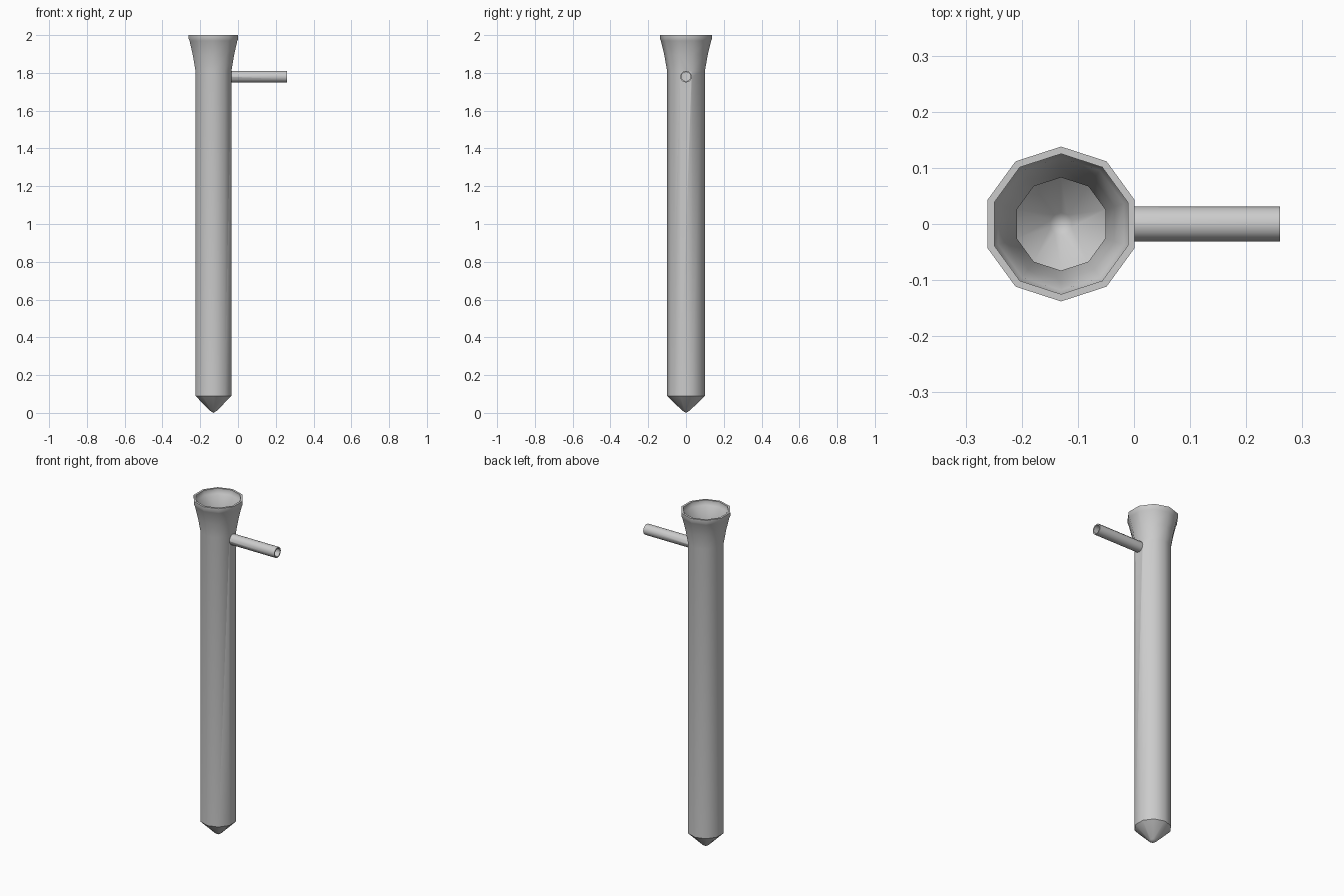
import bpy, bmesh, math
from mathutils import Matrix

if "Cube" in bpy.data.objects:
    bpy.data.objects.remove(bpy.data.objects["Cube"])

SIDES = 10
CX, PIPE_Z = -0.13, 1.78


def make_object(name, bm):
    bmesh.ops.recalc_face_normals(bm, faces=bm.faces)
    me = bpy.data.meshes.new(name)
    bm.to_mesh(me)
    bm.free()
    ob = bpy.data.objects.new(name, me)
    bpy.context.collection.objects.link(ob)
    return ob


def lathe(name, profile):
    """Closed solid: (radius, z) points from the bottom tip to a flat top."""
    bm = bmesh.new()
    tip = bm.verts.new((CX, 0, profile[0][1]))
    rings = []
    for r, z in profile[1:]:
        angles = [math.pi / 2 + 2 * math.pi * k / SIDES for k in range(SIDES)]
        rings.append([bm.verts.new((CX + r * math.cos(a), r * math.sin(a), z)) for a in angles])
    for k in range(SIDES):
        j = (k + 1) % SIDES
        bm.faces.new((tip, rings[0][j], rings[0][k]))
        for a, b in zip(rings, rings[1:]):
            bm.faces.new((a[k], a[j], b[j], b[k]))
    bm.faces.new(rings[-1])
    return make_object(name, bm)


def rod(name, r, x0, x1, sides):
    bm = bmesh.new()
    m = Matrix.Translation(((x0 + x1) / 2, 0, PIPE_Z)) @ Matrix.Rotation(math.pi / 2, 4, 'Y')
    bmesh.ops.create_cone(bm, cap_ends=True, segments=sides, radius1=r, radius2=r,
                          depth=x1 - x0, matrix=m)
    return make_object(name, bm)


def boolean(target, tool, op):
    mod = target.modifiers.new(op, 'BOOLEAN')
    mod.operation, mod.object, mod.solver = op, tool, 'EXACT'
    bpy.ops.object.select_all(action='DESELECT')
    bpy.context.view_layer.objects.active = target
    target.select_set(True)
    bpy.ops.object.modifier_apply(modifier=mod.name)
    bpy.data.objects.remove(tool)


# Flared tube with pointed bottom
tube = lathe("side_arm_tube", [(0, 0), (0.02, 0.012), (0.1, 0.09), (0.1, 1.81), (0.115, 1.895),
                               (0.133, 1.97), (0.138, 1.98), (0.138, 2.0)])
# Side pipe
boolean(tube, rod("side_pipe", 0.031, -0.045, 0.26, 12), 'UNION')

# Hollow interior and pipe bore
cavity = lathe("cavity", [(0, 0.018), (0.02, 0.03), (0.083, 0.097), (0.083, 1.81), (0.1, 1.895),
                          (0.118, 1.972), (0.125, 1.98), (0.125, 2.02)])
boolean(tube, cavity, 'DIFFERENCE')
boolean(tube, rod("bore", 0.024, -0.075, 0.28, 12), 'DIFFERENCE')

bpy.ops.object.shade_smooth_by_angle(angle=math.radians(40))
